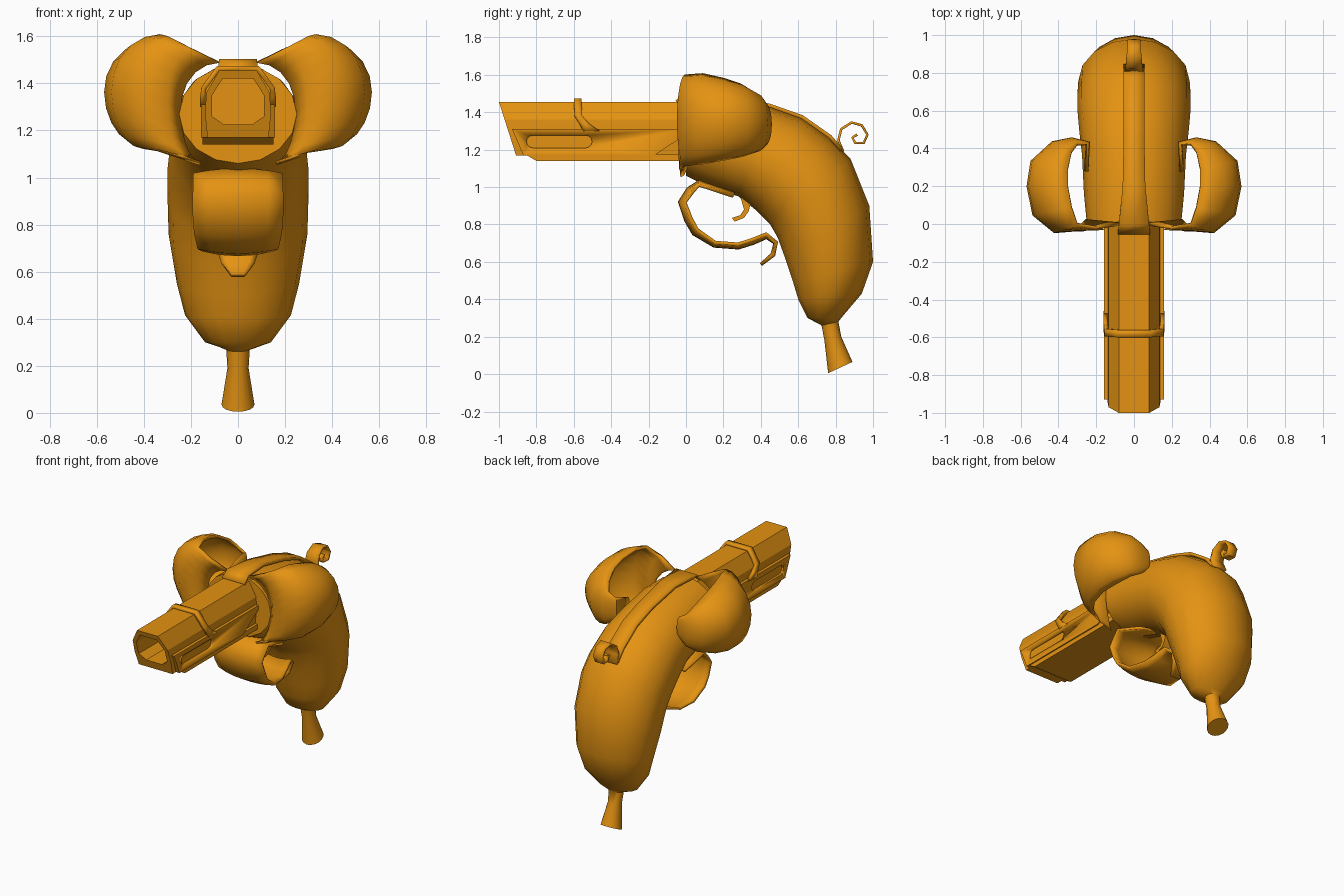
import bpy, bmesh
from math import sin, cos, pi, radians
from mathutils import Vector

old = bpy.data.objects.get("Cube")
if old:
    bpy.data.objects.remove(old)

orange = bpy.data.materials.new("banana_orange")
orange.use_nodes = True
colour = (0.78, 0.29, 0.006, 1)
orange.diffuse_color = colour
orange.node_tree.nodes["Principled BSDF"].inputs["Base Color"].default_value = colour


def finish(name, bm, thickness=0, angle=40):
    bmesh.ops.recalc_face_normals(bm, faces=bm.faces)
    me = bpy.data.meshes.new(name)
    bm.to_mesh(me)
    bm.free()
    me.materials.append(orange)
    me.shade_smooth()
    me.set_sharp_from_angle(angle=radians(angle))
    ob = bpy.data.objects.new(name, me)
    bpy.context.collection.objects.link(ob)
    if thickness:
        mod = ob.modifiers.new("thickness", "SOLIDIFY")
        mod.thickness = thickness
        mod.offset = 0
    return ob


def loft(name, rings, closed=True, caps=True, thickness=0, angle=40):
    """Skin a list of equally long point rows."""
    bm = bmesh.new()
    rows = [[bm.verts.new(p) for p in ring] for ring in rings]
    n = len(rows[0])
    for a, b in zip(rows, rows[1:]):
        for i in range(n if closed else n - 1):
            j = (i + 1) % n
            bm.faces.new((a[i], a[j], b[j], b[i]))
    if caps:
        bm.faces.new(rows[0])
        bm.faces.new(rows[-1])
    return finish(name, bm, thickness, angle)


def slab(name, profile, x0, x1):
    """Extrude a side profile (y, z) across x."""
    return loft(name, [[(x, y, z) for y, z in profile] for x in (x0, x1)], angle=25)


def ribbon(name, path, thickness, across=6):
    """Strip along a side path of (y, z, half width, sag)."""
    rows = []
    for k, (y, z, w, sag) in enumerate(path):
        a, b = path[max(k - 1, 0)], path[min(k + 1, len(path) - 1)]
        t = Vector((b[0] - a[0], b[1] - a[1])).normalized()
        row = []
        for i in range(across + 1):
            u = 2 * i / across - 1
            s = sag * u * u
            row.append((w * u, y - t.y * s, z + t.x * s))
        rows.append(row)
    return loft(name, rows, closed=False, caps=False, thickness=thickness, angle=60)


def both(points):
    """Complete a right-to-top half outline with its mirror."""
    return points + [(-x, z) for x, z in reversed(points)]


# Banana body and stem: back point, inner point, half width
sections = [
    ((0.01, 1.48), (0.0, 1.06), 0.25), ((0.2, 1.48), (0.12, 1.0), 0.265),
    ((0.45, 1.425), (0.28, 0.95), 0.275), ((0.62, 1.365), (0.37, 0.88), 0.29),
    ((0.77, 1.26), (0.45, 0.8), 0.3), ((0.88, 1.15), (0.49, 0.73), 0.3),
    ((0.98, 0.9), (0.53, 0.62), 0.295), ((1.0, 0.6), (0.57, 0.5), 0.26),
    ((0.94, 0.43), (0.6, 0.4), 0.225), ((0.83, 0.3), (0.65, 0.3), 0.14),
    ((0.815, 0.28), (0.725, 0.26), 0.05), ((0.83, 0.2), (0.74, 0.18), 0.045),
    ((0.89, 0.065), (0.76, 0.005), 0.07)]
rings = []
for back, inner, w in sections:
    o, i = Vector((0, *back)), Vector((0, *inner))
    rings.append([(o + i) / 2 + (o - i) / 2 * cos(a) + Vector((w * sin(a), 0, 0))
                  for a in [2 * pi * k / 16 for k in range(16)]])
loft("banana_body", rings, angle=50)

# Top peel strip that ends in a spiral curl
ribbon("top_peel_strip", [
    (-0.05, 1.455, 0.085, 0), (0.0, 1.495, 0.08, 0), (0.2, 1.49, 0.06, 0),
    (0.45, 1.435, 0.055, 0), (0.62, 1.375, 0.055, 0), (0.77, 1.27, 0.055, 0),
    (0.83, 1.2, 0.055, 0)], 0.02, 2)
ribbon("spiral_curl", [
    (0.84, 1.19, 0.055, 0), (0.815, 1.25, 0.05, 0), (0.83, 1.31, 0.045, 0),
    (0.885, 1.345, 0.04, 0), (0.94, 1.33, 0.035, 0), (0.97, 1.28, 0.035, 0),
    (0.95, 1.235, 0.035, 0), (0.905, 1.235, 0.03, 0), (0.89, 1.265, 0.03, 0),
    (0.915, 1.28, 0.03, 0)], 0.014, 2)

# Side peels: belly (x, y), top edge (x, y, z), bottom edge (x, y, z)
peel = [
    ((0.25, 0.02), (0.08, 0.0, 1.49), (0.16, -0.03, 1.06)),
    ((0.3, -0.03), (0.2, -0.02, 1.55), (0.25, -0.03, 1.09)),
    ((0.42, -0.04), (0.3, 0.0, 1.595), (0.34, 0.0, 1.12)),
    ((0.53, 0.05), (0.33, 0.09, 1.6), (0.4, 0.09, 1.13)),
    ((0.56, 0.2), (0.35, 0.2, 1.575), (0.42, 0.2, 1.15)),
    ((0.54, 0.33), (0.35, 0.29, 1.545), (0.4, 0.3, 1.17)),
    ((0.43, 0.43), (0.33, 0.38, 1.49), (0.36, 0.39, 1.2)),
    ((0.33, 0.45), (0.3, 0.42, 1.44), (0.3, 0.42, 1.23)),
    ((0.24, 0.43), (0.25, 0.42, 1.41), (0.25, 0.42, 1.28)),
    ((0.25, 0.28), (0.26, 0.28, 1.36), (0.26, 0.28, 1.32))]
for side, label in ((1, "left"), (-1, "right")):
    rows = []
    for belly, top, low in peel:
        row = []
        for k in range(11):
            a = pi * (k / 10 - 0.5)
            edge = Vector(low).lerp(Vector(top), (sin(a) + 1) / 2)
            xy = edge.xy.lerp(Vector(belly), cos(a))
            row.append((side * xy.x, xy.y, edge.z))
        rows.append(row)
    loft(label + "_peel", rows, closed=False, caps=False, thickness=0.018, angle=60)

# Lower peel forming the trigger guard
ribbon("trigger_guard_peel", [
    (0.26, 0.97, 0.17, 0.02), (0.07, 1.03, 0.19, 0.02), (0.01, 0.99, 0.19, 0.03),
    (-0.035, 0.92, 0.19, 0.03), (0.0, 0.82, 0.19, 0.03), (0.04, 0.75, 0.185, 0.03),
    (0.15, 0.685, 0.17, 0.02), (0.28, 0.675, 0.15, 0.02), (0.36, 0.7, 0.13, 0.02),
    (0.43, 0.73, 0.11, 0.02), (0.475, 0.7, 0.09, 0.01), (0.46, 0.64, 0.07, 0.01),
    (0.4, 0.585, 0.03, 0)], 0.018)

slab("trigger", [(0.29, 0.95), (0.31, 0.88), (0.29, 0.85), (0.245, 0.835),
                 (0.26, 0.815), (0.31, 0.835), (0.335, 0.87), (0.35, 0.93)], -0.03, 0.03)

# Barrel: hollow, with a raked muzzle
outer = both([(0.13, 1.17), (0.14, 1.27), (0.135, 1.36), (0.08, 1.455)])
bore = both([(0.06, 1.225), (0.11, 1.26), (0.11, 1.35), (0.065, 1.42)])


def raked(points, shift=0.0):
    return [(x, -1 + (1.455 - z) * 0.32 + shift, z) for x, z in points]


loft("barrel", [[(x, 0.06, z) for x, z in outer], raked(outer), raked(bore),
                [(x, -0.4, z) for x, z in bore]], angle=25)
slab("barrel_base", [(-0.86, 1.175), (-0.8, 1.14), (0.04, 1.14), (0.04, 1.175)], -0.15, 0.15)

# Side rails with a rounded slot
for side, label in ((1, "left"), (-1, "right")):
    rail = slab(label + "_rail", [(-0.93, 1.31), (0.0, 1.31), (0.0, 1.28),
                                  (-0.17, 1.17), (-0.87, 1.17)], side * 0.125, side * 0.158)
    slot = [(cy + s * 0.033 * cos(a), 1.243 + 0.033 * s * sin(a))
            for cy, s in ((-0.535, 1), (-0.82, -1))
            for a in [pi * (k / 6 - 0.5) for k in range(7)]]
    cutter = slab(label + "_slot_cutter", slot, side * 0.143, side * 0.2)
    cutter.hide_render = True
    mod = rail.modifiers.new("slot", "BOOLEAN")
    mod.operation = "DIFFERENCE"
    mod.solver = "EXACT"
    mod.object = cutter
    bpy.context.view_layer.objects.active = rail
    bpy.ops.object.modifier_apply(modifier="slot")
    bpy.data.objects.remove(cutter)

# Sight band wrapped over the barrel, flaring into the rails
half = [(0.15, 1.3, -0.55, -0.46), (0.15, 1.34, -0.57, -0.52),
        (0.145, 1.38, -0.595, -0.555), (0.085, 1.463, -0.6, -0.56)]
band = half + [(-x, z, a, b) for x, z, a, b in reversed(half)]
loft("sight_band", [[(x, a, z) for x, z, a, b in band], [(x, b, z) for x, z, a, b in band]],
     closed=False, caps=False, thickness=0.022, angle=25)
